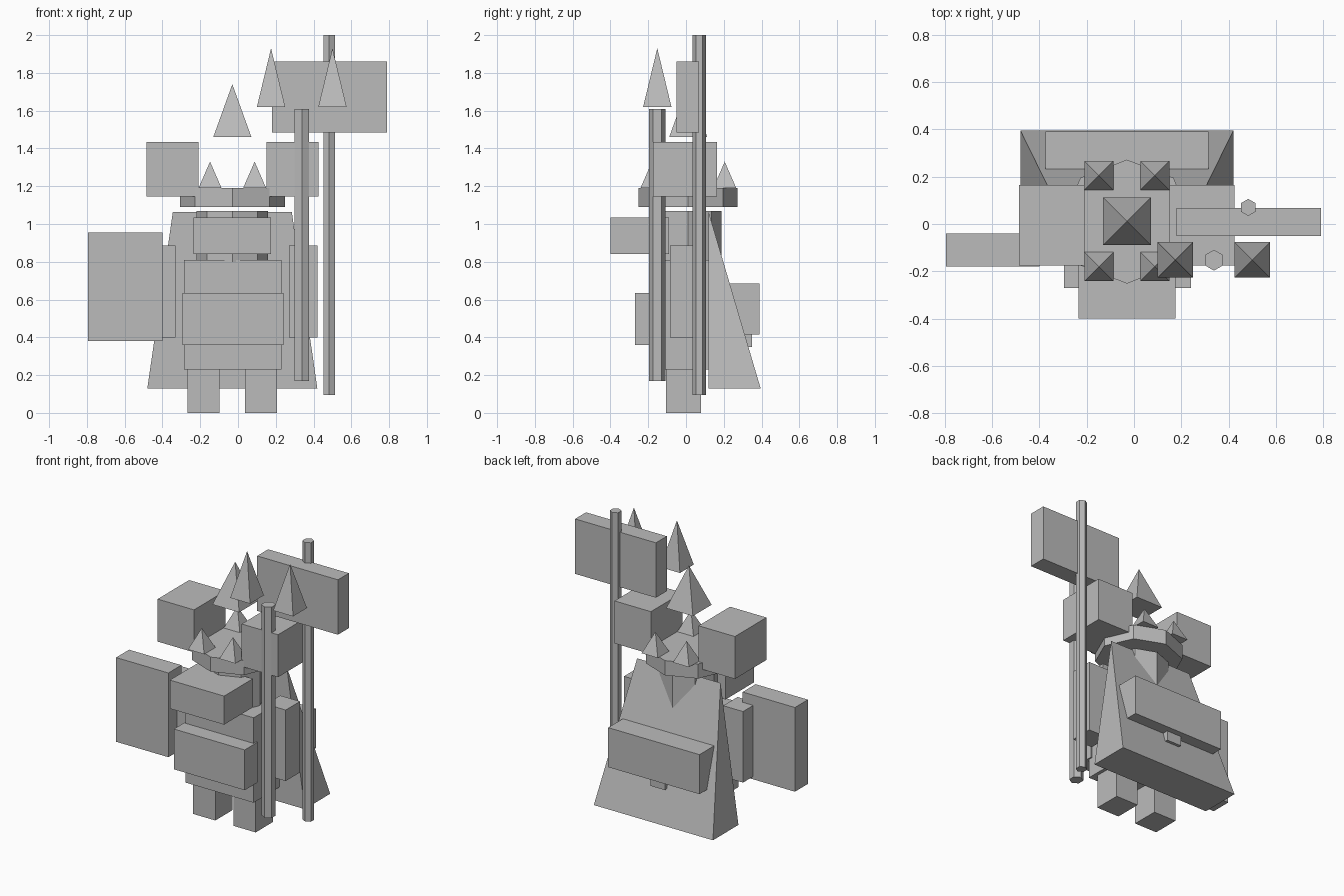
import bpy, bmesh, math

if "Cube" in bpy.data.objects:
    bpy.data.objects.remove(bpy.data.objects["Cube"])

grey = bpy.data.materials.new("plain_grey")
grey.diffuse_color = (0.5, 0.5, 0.5, 1)
grey.use_nodes = True
grey.node_tree.nodes["Principled BSDF"].inputs["Base Color"].default_value = grey.diffuse_color
CX = -0.03  # centre line of the figure


def make(name, verts, faces):
    bm = bmesh.new()
    vs = [bm.verts.new(v) for v in verts]
    for f in faces:
        bm.faces.new([vs[i] for i in f])
    bmesh.ops.recalc_face_normals(bm, faces=bm.faces)
    me = bpy.data.meshes.new(name)
    bm.to_mesh(me)
    bm.free()
    me.materials.append(grey)
    ob = bpy.data.objects.new(name, me)
    bpy.context.collection.objects.link(ob)
    return ob


def box(name, x, y, z):
    verts = [(a, b, c) for a in x for b in y for c in z]
    make(name, verts, [(0, 1, 3, 2), (4, 6, 7, 5), (0, 4, 5, 1),
                       (2, 3, 7, 6), (0, 2, 6, 4), (1, 5, 7, 3)])


def ring(n, cx, cy, rx, ry, z, start):
    angs = [start + 2 * math.pi * i / n for i in range(n)]
    return [(cx + rx * math.cos(a), cy + ry * math.sin(a), z) for a in angs]


def prism(name, n, cx, cy, rx, ry, z0, z1):
    verts = ring(n, cx, cy, rx, ry, z0, math.pi / 2) + ring(n, cx, cy, rx, ry, z1, math.pi / 2)
    sides = [(i, (i + 1) % n, n + (i + 1) % n, n + i) for i in range(n)]
    make(name, verts, sides + [tuple(range(n)), tuple(range(n, 2 * n))])


def spike(name, cx, cy, half, z0, z1):
    r = half * math.sqrt(2)
    verts = ring(4, cx, cy, r, r, z0, math.pi / 4) + [(cx, cy, z1)]
    make(name, verts, [(0, 1, 2, 3)] + [(i, (i + 1) % 4, 4) for i in range(4)])


# paired limbs and shoulder blocks
for side, s in (("left", -1), ("right", 1)):
    def span(a, b):
        return sorted((CX + s * a, CX + s * b))
    box(side + "_leg", span(0.068, 0.237), (-0.105, 0.08), (0, 0.23))
    box(side + "_arm", span(0.30, 0.45), (-0.085, 0.07), (0.40, 0.885))
    box(side + "_shoulder", span(0.18, 0.455), (-0.175, 0.165), (1.145, 1.435))
    # helmet spikes
    for end, y in (("front", -0.18), ("back", 0.205)):
        spike(side + "_" + end + "_helmet_spike", CX + s * 0.118, y, 0.061, 1.19, 1.33)

# body
box("torso", (-0.285, 0.23), (-0.16, 0.14), (0.23, 0.81))
box("belt_plate", (-0.295, 0.24), (-0.27, -0.13), (0.36, 0.635))
box("beard", (-0.235, 0.175), (-0.40, -0.09), (0.84, 1.035))

# head and helmet
prism("head", 8, CX, 0.01, 0.19, 0.178, 0.80, 1.07)
prism("helmet_brim", 8, CX, 0.01, 0.278, 0.262, 1.09, 1.19)
spike("crest", CX, 0.012, 0.101, 1.46, 1.74)

# wedge cape, pack and buckle
make("cape", [(-0.48, 0.12, 0.13), (0.42, 0.12, 0.13), (0.42, 0.395, 0.13),
              (-0.48, 0.395, 0.13), (-0.345, 0.12, 1.063), (0.285, 0.12, 1.063)],
     [(0, 1, 2, 3), (0, 1, 5, 4), (2, 3, 4, 5), (0, 3, 4), (1, 2, 5)])
box("pack", (-0.375, 0.315), (0.20, 0.39), (0.415, 0.685))
box("pack_buckle", (-0.085, 0.025), (0.25, 0.35), (0.35, 0.45))

# shield
box("shield", (-0.795, -0.40), (-0.18, -0.04), (0.38, 0.955))

# weapon shaft with two points
prism("weapon_shaft", 6, 0.338, -0.153, 0.044, 0.044, 0.17, 1.61)
for i, x in enumerate((0.175, 0.50)):
    spike("weapon_point_%d" % (i + 1), x, -0.152, 0.075, 1.62, 1.93)

# banner
prism("banner_pole", 6, 0.483, 0.07, 0.036, 0.036, 0.095, 2.0)
box("banner", (0.18, 0.79), (-0.05, 0.068), (1.485, 1.86))
